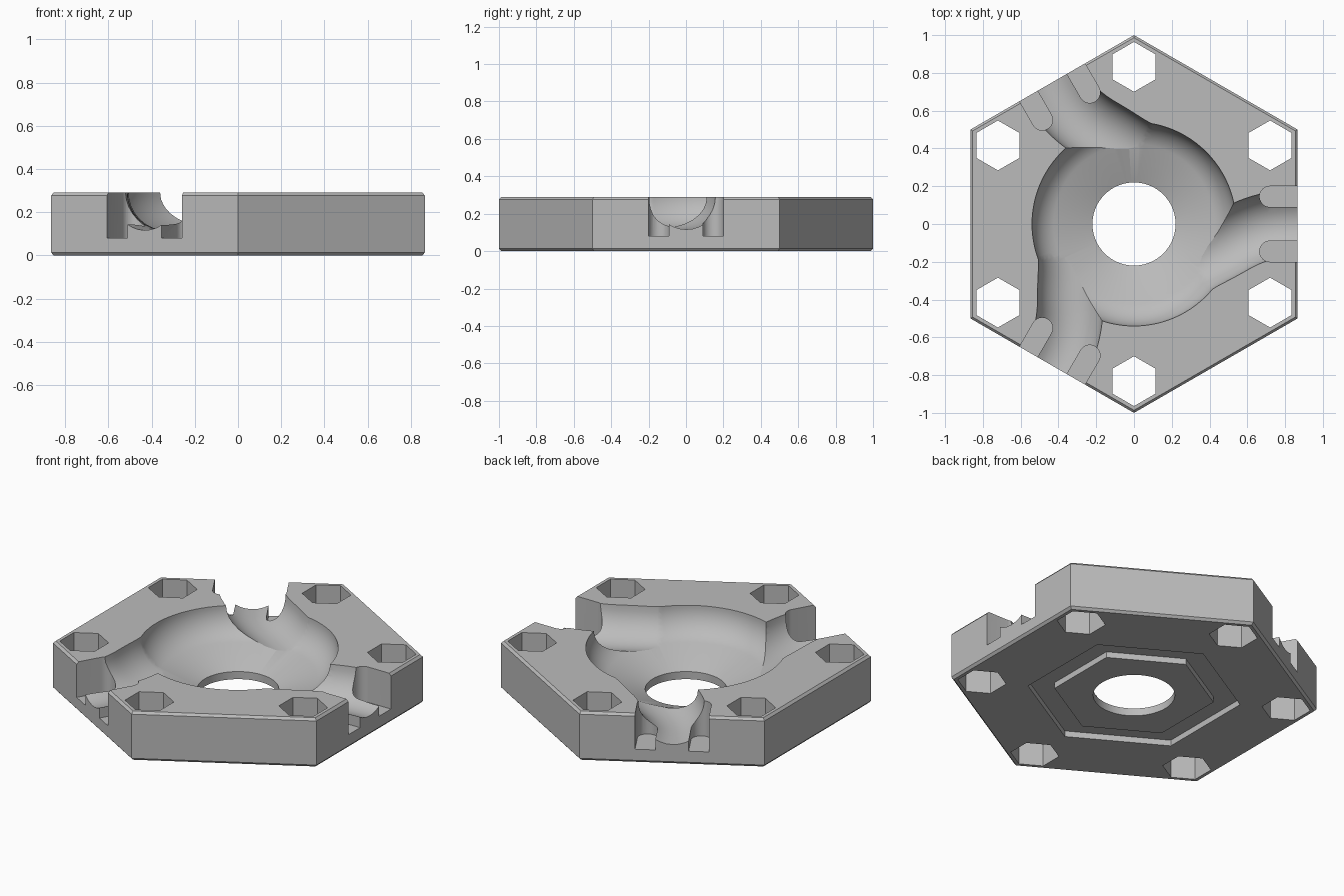
import bpy, bmesh
from math import sin, cos, pi, sqrt, radians
from mathutils import Matrix

cube = bpy.data.objects.get("Cube")
if cube:
    bpy.data.objects.remove(cube, do_unlink=True)

TOP = 0.29
TUBE = 0.175
RING = 0.365


def add_object(name, bm):
    bmesh.ops.recalc_face_normals(bm, faces=bm.faces)
    mesh = bpy.data.meshes.new(name)
    bm.to_mesh(mesh)
    bm.free()
    obj = bpy.data.objects.new(name, mesh)
    bpy.context.collection.objects.link(obj)
    return obj


def lathe(name, profile, sides, centre=(0, 0, 0)):
    """Turn a closed (radius, height) profile about z; a corner points to +y."""
    bm = bmesh.new()
    rings = []
    for i in range(sides):
        a = pi / 2 + 2 * pi * i / sides
        rings.append([bm.verts.new((r * cos(a), r * sin(a), z)) for r, z in profile])
    n = len(profile)
    for i in range(sides):
        a, b = rings[i], rings[(i + 1) % sides]
        for j in range(n):
            k = (j + 1) % n
            if profile[j][0] or profile[k][0]:
                bm.faces.new((a[j], b[j], b[k], a[k]))
    bmesh.ops.remove_doubles(bm, verts=bm.verts, dist=1e-5)
    bmesh.ops.dissolve_limit(bm, angle_limit=0.002, verts=bm.verts, edges=bm.edges)
    bmesh.ops.translate(bm, vec=centre, verts=bm.verts)
    return add_object(name, bm)


def prism(name, outline, z0, z1):
    bm = bmesh.new()
    face = bm.faces.new([bm.verts.new((x, y, z0)) for x, y in outline])
    up = bmesh.ops.extrude_face_region(bm, geom=[face])["geom"]
    verts = [v for v in up if isinstance(v, bmesh.types.BMVert)]
    bmesh.ops.translate(bm, vec=(0, 0, z1 - z0), verts=verts)
    return add_object(name, bm)


def tube(name, points, radius):
    """Round tube along a smooth path."""
    curve = bpy.data.curves.new(name, "CURVE")
    curve.dimensions = "3D"
    curve.bevel_depth = radius
    curve.bevel_resolution = 14
    curve.use_fill_caps = True
    spline = curve.splines.new("BEZIER")
    spline.resolution_u = 5
    spline.bezier_points.add(len(points) - 1)
    for p, (x, y) in zip(spline.bezier_points, points):
        p.co = (x, y, TOP + 0.001)
        p.handle_left_type = p.handle_right_type = "AUTO"
    temp = bpy.data.objects.new(name, curve)
    bpy.context.collection.objects.link(temp)
    bpy.context.view_layer.update()
    mesh = bpy.data.meshes.new_from_object(
        temp.evaluated_get(bpy.context.evaluated_depsgraph_get()))
    bpy.data.objects.remove(temp, do_unlink=True)
    bm = bmesh.new()
    bm.from_mesh(mesh)
    bmesh.ops.remove_doubles(bm, verts=bm.verts, dist=1e-5)
    return add_object(name, bm)


def cut(body, cutter):
    cutter.hide_render = True
    mod = body.modifiers.new("cut", "BOOLEAN")
    mod.operation = "DIFFERENCE"
    mod.solver = "EXACT"
    mod.object = cutter
    bpy.context.view_layer.objects.active = body
    bpy.ops.object.modifier_apply(modifier=mod.name)
    bpy.data.objects.remove(cutter, do_unlink=True)


# Hexagonal plate with chamfered rims
c = 0.014
plate = lathe("hex_plate", [(0, 0), (1 - c, 0), (1, c), (1, TOP - c), (1 - c, TOP), (0, TOP)], 6)

# Centre hole, conical seat and round ring channel
bowl = [(0, -0.1), (0.22, -0.1), (0.22, 0.045)]
start = -sqrt(TUBE ** 2 - (0.41 - RING) ** 2)
bowl.append((0.41, TOP + start))
for i in range(1, 15):
    a = -1.31 * (1 - i / 14)
    bowl.append((RING + TUBE * cos(a), TOP + TUBE * sin(a)))
bowl += [(RING + TUBE, 0.4), (0, 0.4)]
cut(plate, lathe("bowl_cutter", bowl, 96))

# Three curved ports, each with a pair of round-ended slots
path = [(1.0, 0), (0.75, -0.005), (0.62, -0.04), (0.454, -0.125), (0.30, -0.212), (0.17, -0.32)]
for k in range(3):
    turn = Matrix.Rotation(k * 2 * pi / 3, 4, "Z")
    port = tube("port_cutter", path, TUBE)
    port.data.transform(turn)
    cut(plate, port)
    for side in (-1, 1):
        y = 0.145 * side
        outline = [(1, y - 0.055), (1, y + 0.055)]
        for i in range(17):
            a = pi / 2 + pi * i / 16
            outline.append((0.72 + 0.055 * cos(a), y + 0.055 * sin(a)))
        slot = prism("slot_cutter", outline, 0.08, 0.4)
        slot.data.transform(turn)
        cut(plate, slot)

# Six hexagonal bolt holes
for k in range(6):
    a = pi / 2 + k * pi / 3
    hole = [(0, -0.1), (0.132, -0.1), (0.132, 0.4), (0, 0.4)]
    cut(plate, lathe("bolt_hole_cutter", hole, 6, (0.832 * cos(a), 0.832 * sin(a), 0)))

# Hexagonal seal groove underneath
groove = [(0.435, -0.1), (0.58, -0.1), (0.58, 0.035), (0.435, 0.035)]
cut(plate, lathe("groove_cutter", groove, 6))

# Single grey finish
grey = bpy.data.materials.new("grey")
grey.use_nodes = True
colour = (0.5, 0.5, 0.5, 1)
grey.diffuse_color = colour
grey.node_tree.nodes["Principled BSDF"].inputs["Base Color"].default_value = colour
plate.data.materials.clear()
plate.data.materials.append(grey)
for f in plate.data.polygons:
    f.material_index = 0

bpy.ops.object.select_all(action="DESELECT")
plate.select_set(True)
bpy.context.view_layer.objects.active = plate
bpy.ops.object.shade_smooth_by_angle(angle=radians(25))
